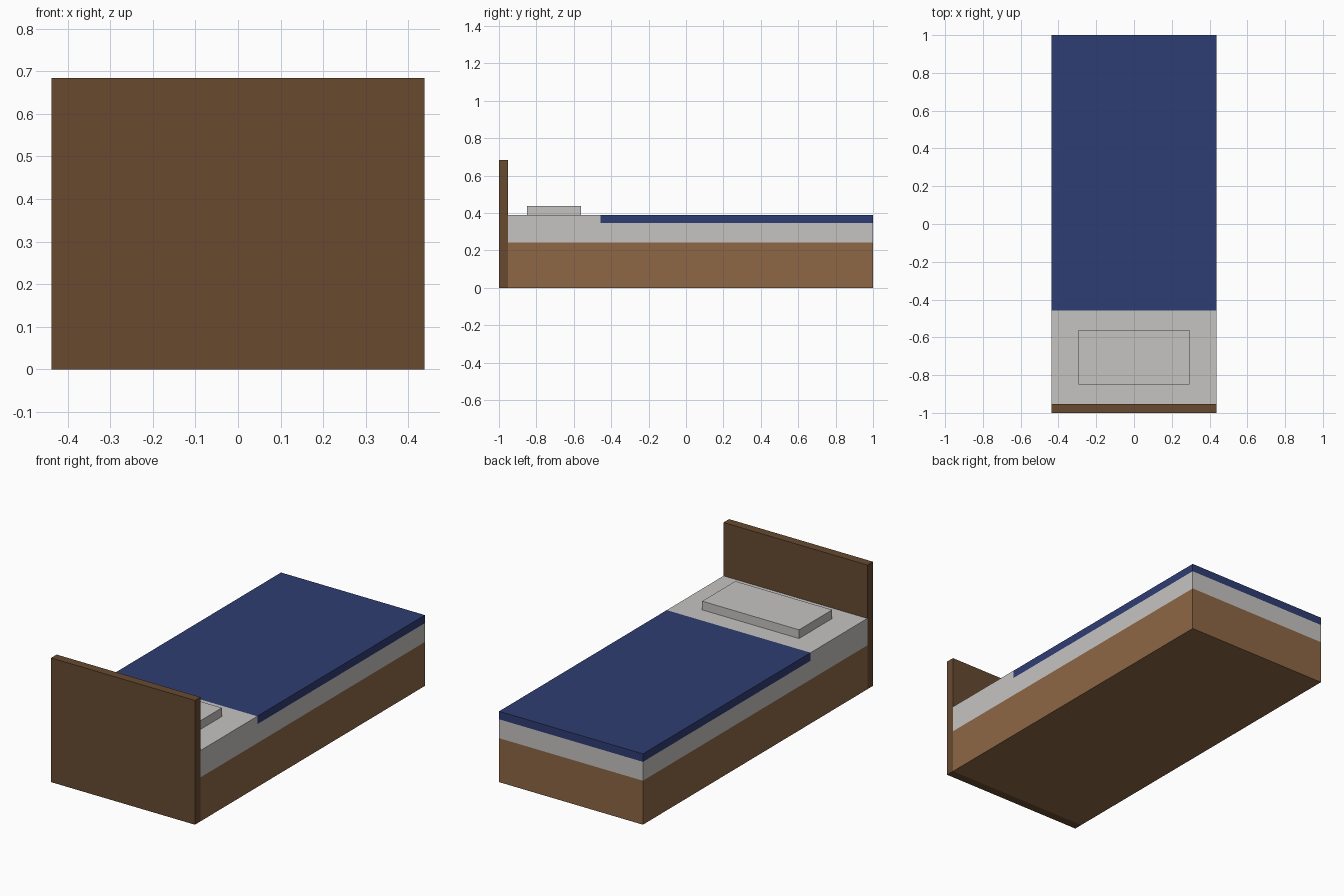
import bpy
import bmesh
from mathutils import Vector

cube = bpy.data.objects.get("Cube")
if cube:
    bpy.data.objects.remove(cube, do_unlink=True)


def srgb(*rgb):
    return tuple(((c / 255 + 0.055) / 1.055) ** 2.4 for c in rgb) + (1.0,)


def material(name, colour):
    mat = bpy.data.materials.new(name)
    mat.use_nodes = True
    mat.diffuse_color = colour
    mat.node_tree.nodes["Principled BSDF"].inputs["Base Color"].default_value = colour
    return mat


oak = material("light_wood", srgb(141, 103, 69))
walnut = material("dark_wood", srgb(103, 74, 48))
linen = material("linen", srgb(198, 196, 194))
blue = material("blanket_blue", srgb(47, 61, 115))


def box(name, low, high, mats, cuts=(), rule=None):
    """Box between two corners, sliced by planes and coloured by a rule."""
    low, high = Vector(low), Vector(high)
    bm = bmesh.new()
    bmesh.ops.create_cube(bm, size=1)
    bmesh.ops.scale(bm, vec=high - low, verts=bm.verts)
    bmesh.ops.translate(bm, vec=(low + high) / 2, verts=bm.verts)
    for point, normal in cuts:
        bmesh.ops.bisect_plane(bm, geom=bm.verts[:] + bm.edges[:] + bm.faces[:],
                               plane_co=point, plane_no=normal)
    if rule:
        for face in bm.faces:
            face.material_index = rule(face.calc_center_median())
    mesh = bpy.data.meshes.new(name)
    bm.to_mesh(mesh)
    bm.free()
    for mat in mats:
        mesh.materials.append(mat)
    obj = bpy.data.objects.new(name, mesh)
    bpy.context.collection.objects.link(obj)
    return obj


HALF, INNER, TOP = 0.438, -0.952, 0.39
FRAME_TOP, BLANKET_LOW, BLANKET_EDGE = 0.242, 0.346, -0.458


# Frame, mattress and blanket share one flush block
def bedding(centre):
    if centre.z < FRAME_TOP:
        return 0
    if centre.z > BLANKET_LOW and centre.y > BLANKET_EDGE:
        return 2
    return 1


box("bed_base", (-HALF, INNER, 0), (HALF, 1, TOP), (oak, linen, blue),
    cuts=(((0, 0, FRAME_TOP), (0, 0, 1)),
          ((0, 0, BLANKET_LOW), (0, 0, 1)),
          ((0, BLANKET_EDGE, 0), (0, 1, 0))),
    rule=bedding)

# Headboard and pillow
box("headboard", (-HALF, -1, 0), (HALF, INNER, 0.684), (walnut,))
box("pillow", (-0.295, -0.85, TOP), (0.295, -0.562, 0.438), (linen,))
